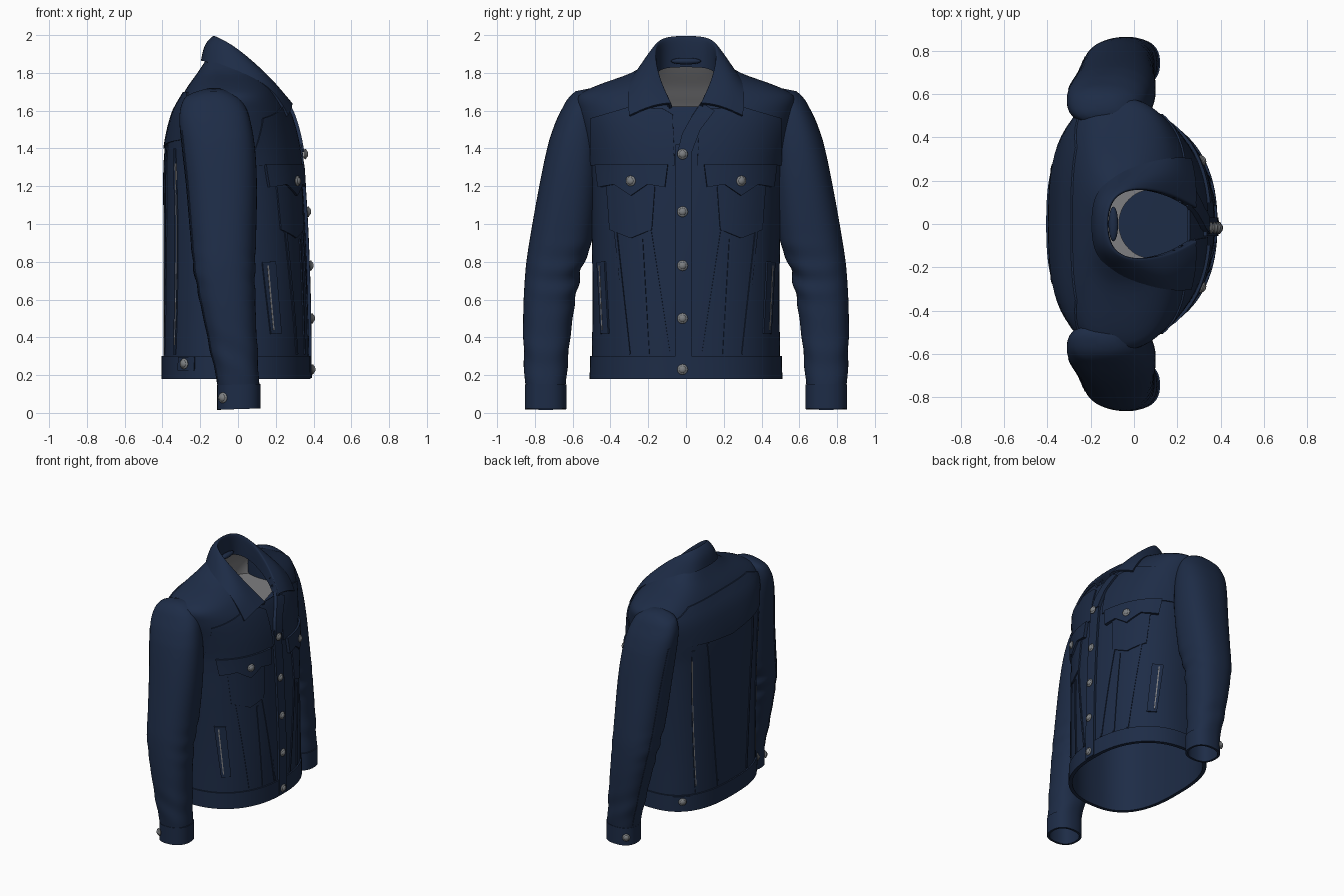
import bpy, bmesh, math
from mathutils import Vector

if "Cube" in bpy.data.objects:
    bpy.data.objects.remove(bpy.data.objects["Cube"])

def material(name, rgb):
    m = bpy.data.materials.new(name)
    m.diffuse_color = (*rgb, 1)
    m.use_nodes = True
    m.node_tree.nodes["Principled BSDF"].inputs["Base Color"].default_value = m.diffuse_color
    return m

NAVY = material("navy denim", (0.0125, 0.025, 0.062))
GREY = material("grey lining", (0.21, 0.21, 0.22))
METAL = material("button metal", (0.2, 0.21, 0.22))

def interp(keys, z):
    """Smooth interpolation of key rows (z, a, b, ...)"""
    z = min(max(z, keys[0][0]), keys[-1][0])
    i = max(k for k in range(len(keys) - 1) if keys[k][0] <= z)
    a, b = keys[i], keys[i + 1]
    p, q = keys[max(i - 1, 0)], keys[min(i + 2, len(keys) - 1)]
    h = b[0] - a[0]
    t = (z - a[0]) / h
    out = []
    for c in range(1, len(a)):
        ma = (b[c] - p[c]) / (b[0] - p[0]) * h
        mb = (q[c] - a[c]) / (q[0] - a[0]) * h
        out.append((2*t**3 - 3*t*t + 1)*a[c] + (t**3 - 2*t*t + t)*ma
                   + (3*t*t - 2*t**3)*b[c] + (t**3 - t*t)*mb)
    return out

def finish(name, bm, mat, thick=0, subsurf=0):
    bmesh.ops.recalc_face_normals(bm, faces=bm.faces)
    me = bpy.data.meshes.new(name)
    bm.to_mesh(me)
    bm.free()
    o = bpy.data.objects.new(name, me)
    bpy.context.collection.objects.link(o)
    me.materials.append(mat)
    if subsurf:
        s = o.modifiers.new("smooth", 'SUBSURF')
        s.levels = s.render_levels = subsurf
        s.boundary_smooth = 'PRESERVE_CORNERS'
    if thick:
        s = o.modifiers.new("cloth", 'SOLIDIFY')
        s.thickness, s.offset = thick, -1
    return o

def loft(name, rows, mat, thick=0, closed=True, cap=False, keep=None, subsurf=0):
    bm = bmesh.new()
    vs = [[bm.verts.new(p) for p in r] for r in rows]
    n = len(rows[0])
    for a, b in zip(vs, vs[1:]):
        for i in range(n if closed else n - 1):
            j = (i + 1) % n
            q = [a[i], a[j], b[j], b[i]]
            if keep is None or keep(sum((v.co for v in q), Vector()) / 4):
                bm.faces.new(q)
    if cap:
        bm.faces.new(vs[-1])
    return finish(name, bm, mat, thick, subsurf)

def steps(a, b, n):
    return [a + (b - a) * i / n for i in range(n + 1)]

# ---- body shape: z, half width, front x, back x, back squareness
CX, NF = -0.05, 2.3
BODY = [(.18, .50, .375, -.395, 2.6), (.6, .495, .37, -.395, 2.6), (1.0, .50, .355, -.395, 2.7),
        (1.3, .51, .335, -.395, 2.9), (1.45, .535, .315, -.38, 3.1), (1.6, .57, .27, -.34, 3.3),
        (1.68, .57, .22, -.295, 3.2), (1.73, .48, .185, -.265, 3), (1.80, .29, .12, -.215, 3),
        (1.86, .2, .07, -.175, 3)]

def body_ring(z, off=0, n=96):
    w, f, b, nb = interp(BODY, z)
    pts = []
    for i in range(n):
        a = 2 * math.pi * i / n
        c, s = math.cos(a), math.sin(a)
        e, d = (NF, f - CX) if c >= 0 else (nb, CX - b)
        pts.append((CX + (d + off) * math.copysign(abs(c) ** (2 / e), c),
                    (w + off) * math.copysign(abs(s) ** (2 / e), s), z))
    return pts

def surf(y, z, sg=1):
    w, f, b, nb = interp(BODY, z)
    r = min(abs(y) / w, .995)
    return CX + (f - CX) * (1 - r**NF)**(1/NF) if sg > 0 else CX - (CX - b) * (1 - r**nb)**(1/nb)

def drape(y, z, off, sg=1):
    """Point lying off the cloth surface, and its outward normal"""
    d = (surf(y + .004, z, sg) - surf(y - .004, z, sg)) / .008
    n = Vector((1, -d, 0)).normalized() * sg
    return Vector((surf(y, z, sg), y, z)) + n * off, n

def neck(c):   # V-shaped neck opening
    return not (c.z > 1.62 and c.x > 0 and abs(c.y) < .09 + (c.z - 1.62) * .5)

loft("body", [body_ring(z) for z in steps(.2, 1.86, 84)], NAVY, .012, keep=neck)
loft("hem_band", [body_ring(z, .01) for z in steps(.18, .30, 4)], NAVY, .025)

# ---- inside: grey lining at the back of the neck, navy inner panel
loft("lining", [body_ring(z, -.025) for z in steps(1.5, 1.85, 24)], GREY, keep=lambda c: c.x < -.02)
circle = [(.09 + .16*math.cos(a*math.pi/24), .16*math.sin(a*math.pi/24), 1.51) for a in range(48)]
loft("lining_floor", [body_ring(1.505, -.02, 48), circle], GREY, keep=lambda c: c.x < .05)
loft("inner_panel", [body_ring(1.49, -.014), [(.05, 0, 1.495)] * 96], NAVY)

# ---- draped cloth pieces
def patch(name, poly, off=.01, sg=1, mat=NAVY):
    bm = bmesh.new()
    bm.faces.new([bm.verts.new((0, y, z)) for y, z in poly])
    for ax in (1, 2):
        for k in range(-16, 50):
            no = Vector((0, ax == 1, ax == 2))
            bmesh.ops.bisect_plane(bm, geom=bm.verts[:] + bm.edges[:] + bm.faces[:],
                                   plane_co=no * (k * .04 + .003), plane_no=no)
    ext = bmesh.ops.extrude_face_region(bm, geom=bm.faces[:])
    top = {g for g in ext['geom'] if isinstance(g, bmesh.types.BMVert)}
    for v in bm.verts:
        v.co = drape(v.co.y, v.co.z, off if v in top else -.004, sg)[0]
    return finish(name, bm, mat)

def strip(name, a, b, w=.014, off=.006, sg=1, mat=NAVY):
    p, q = Vector(a), Vector(b)
    d = (q - p).normalized()
    n = Vector((-d.y, d.x)) * w / 2
    return patch(name, [tuple(v) for v in (p + n, p - n, q - n, q + n)], off, sg, mat)

def button(name, pos, n, r=.028):
    bm = bmesh.new()
    for rad, h, lift in ((r, .010, .002), (r * .7, .012, .006)):
        g = bmesh.ops.create_uvsphere(bm, u_segments=20, v_segments=10, radius=1)
        for v in g['verts']:
            v.co = (v.co.x * rad, v.co.y * rad, v.co.z * h + lift)
    q = n.to_track_quat('Z', 'Y')
    for v in bm.verts:
        v.co = q @ v.co + pos
    finish(name, bm, METAL)

# ---- front placket, lapel and buttons
patch("placket", [(-.055, .185), (.03, .185), (.03, 1.38), (.0, 1.42), (-.055, 1.42)], .016)
patch("lapel", [(-.045, 1.38), (.03, 1.38), (.075, 1.5), (.15, 1.60), (.08, 1.645), (.03, 1.57), (-.02, 1.48)], .024)
for z in (1.37, 1.065, .78, .50, .23):
    button("front_button", *drape(-.018, z, .026 if z > 1.3 else .018))

for s in (-1, 1):
    def M(poly):
        return [(s * y, z) for y, z in poly]
    # front yoke, chest pocket and flap
    patch("front_yoke", M([(.06, 1.31), (.5, 1.31), (.5, 1.56), (.3, 1.62), (.12, 1.61), (.07, 1.58)]), .008)
    patch("chest_pocket", M([(.16, 1.25), (.42, 1.25), (.40, .97), (.29, .925), (.18, .97)]), .009)
    patch("pocket_flap", M([(.095, 1.315), (.465, 1.315), (.45, 1.195), (.37, 1.21), (.285, 1.15),
                            (.20, 1.21), (.11, 1.195)]), .022)
    button("flap_button", *drape(s * .283, 1.228, .024))
    # side welt pocket
    strip("welt_pocket", (s * .425, .42), (s * .445, .80), .04, .010)
    strip("welt_slit", (s * .436, .44), (s * .451, .78), .004, .0115, mat=GREY)
    # front and back panel seams
    for a, b in (((.195, 1.0), (.09, .31)), ((.375, 1.0), (.30, .31)), ((.235, .92), (.20, .31))):
        strip("front_seam", (s * a[0], a[1]), (s * b[0], b[1]))
    strip("back_panel_seam", (s * .27, 1.42), (s * .17, .31), sg=-1)
    strip("back_side_seam", (s * .39, 1.40), (s * .35, .31), .02, .007, -1)
    strip("back_side_stitch", (s * .395, 1.32), (s * .355, .36), .005, .0085, -1, GREY)
    # waist adjuster tab
    patch("waist_tab", M([(.395, .225), (.465, .225), (.465, .295), (.395, .295)]), .018, -1)
    button("waist_button", *drape(s * .432, .26, .022, -1))

patch("back_yoke", [(-.5, 1.45), (0, 1.40), (.5, 1.45), (.51, 1.64), (.35, 1.70), (-.35, 1.70), (-.51, 1.64)], .008, -1)

# ---- sleeves: z, inner y, outer y, back x, front x
SLEEVE = [(.10, .64, .845, -.10, .115), (.2, .632, .855, -.12, .11), (.5, .60, .862, -.185, .095),
          (.75, .555, .85, -.235, .09), (.9, .50, .83, -.25, .095), (1.2, .46, .777, -.275, .10),
          (1.4, .45, .735, -.297, .09), (1.55, .45, .692, -.31, .065), (1.63, .455, .656, -.30, .035),
          (1.68, .47, .625, -.265, -.01), (1.71, .51, .585, -.18, -.08)]

def sleeve_ring(z, s, off=0, n=48):
    yi, yo, xb, xf = interp(SLEEVE, z)
    tilt = .03 * max(0, min(1, (1.1 - z) * 3))
    drop = .2 * max(0, min(1, (z - 1.45) * 5))      # slope of the shoulder
    pts = []
    for i in range(n):
        a = 2 * math.pi * i / n
        c, k = math.cos(a), math.sin(a)
        # soft elbow folds, strongest on the inner side
        fold = .008 * math.exp(-((z - .72) / .13)**2) * math.sin(z * 48 + 2.5 * c) * (.5 - .5 * k)
        fold += .003 * math.sin(z * 33 + 3 * c) * math.exp(-((z - .3) / .12)**2)
        rx, ry = (xf - xb) / 2 + off + fold, (yo - yi) / 2 + off + fold
        x = (xf + xb) / 2 + rx * math.copysign(abs(c)**.85, c)
        y = (yi + yo) / 2 + ry * math.copysign(abs(k)**.85, k)
        pts.append((x, s * y, z - tilt * x - drop * (y - .55)))
    return pts

for s in (-1, 1):
    loft("sleeve", [sleeve_ring(z, s) for z in steps(.11, 1.71, 90)], NAVY, cap=True)
    cuff = []
    for z in steps(.02, .15, 5):
        cuff.append([(x, y, z + (pz - .12) * .6 + .05 * x) for x, y, pz in sleeve_ring(.12, s, .006)])
    loft("cuff", cuff, NAVY, .016)
    # cuff button
    n = Vector((-.55, s * .83, 0)).normalized()
    button("cuff_button", Vector((-.08, s * .832, .08)), n)
    # sleeve back seam
    rows = []
    for z in steps(.16, 1.5, 50):
        r = sleeve_ring(z, s, .003)
        rows.append([r[21], r[22]])
    loft("sleeve_seam", rows, NAVY, .003, closed=False)

# ---- folded collar: half profiles from centre back to front tip
def row(pts):
    return [(x, -y, z) for x, y, z in reversed(pts[1:])] + pts

base = [(-.13, 0, 1.83), (-.12, .11, 1.83), (-.04, .165, 1.80), (.07, .155, 1.74), (.17, .125, 1.68), (.25, .075, 1.61)]
fold = [(-.135, 0, 2.005), (-.115, .12, 2.0), (-.03, .172, 1.955), (.085, .165, 1.86), (.19, .135, 1.755), (.285, .08, 1.645)]
outer = [(-.20, 0, 1.865), (-.188, .15, 1.865), (-.06, .255, 1.825)]
outer += [tuple(drape(y, z, .022)[0]) for y, z in ((.285, 1.77), (.305, 1.68), (.295, 1.575))]
mid = [tuple((Vector(a) + Vector(b)) / 2 + Vector((-.018 if a[0] < -.1 else .015, 0, .018)))
       for a, b in zip(fold, outer)]
inner = [(x * .98 + .012, y * .93, z - .012) for x, y, z in fold]
loft("collar", [row(r) for r in (base, inner, fold, mid, outer)], NAVY, .014, closed=False, subsurf=3)

# ---- hanging loop
bm = bmesh.new()
g = bmesh.ops.create_uvsphere(bm, u_segments=24, v_segments=12, radius=1)
for v in g['verts']:
    v.co = (-.095 + v.co.x * .022, v.co.y * .08, 1.862 + v.co.z * .018)
finish("hanging_loop", bm, NAVY)

# ---- apply modifiers, smooth shading
bpy.ops.object.select_all(action='SELECT')
bpy.context.view_layer.objects.active = bpy.data.objects["body"]
bpy.ops.object.convert(target='MESH')
bpy.ops.object.select_all(action='SELECT')
bpy.ops.object.shade_smooth_by_angle(angle=math.radians(40))
